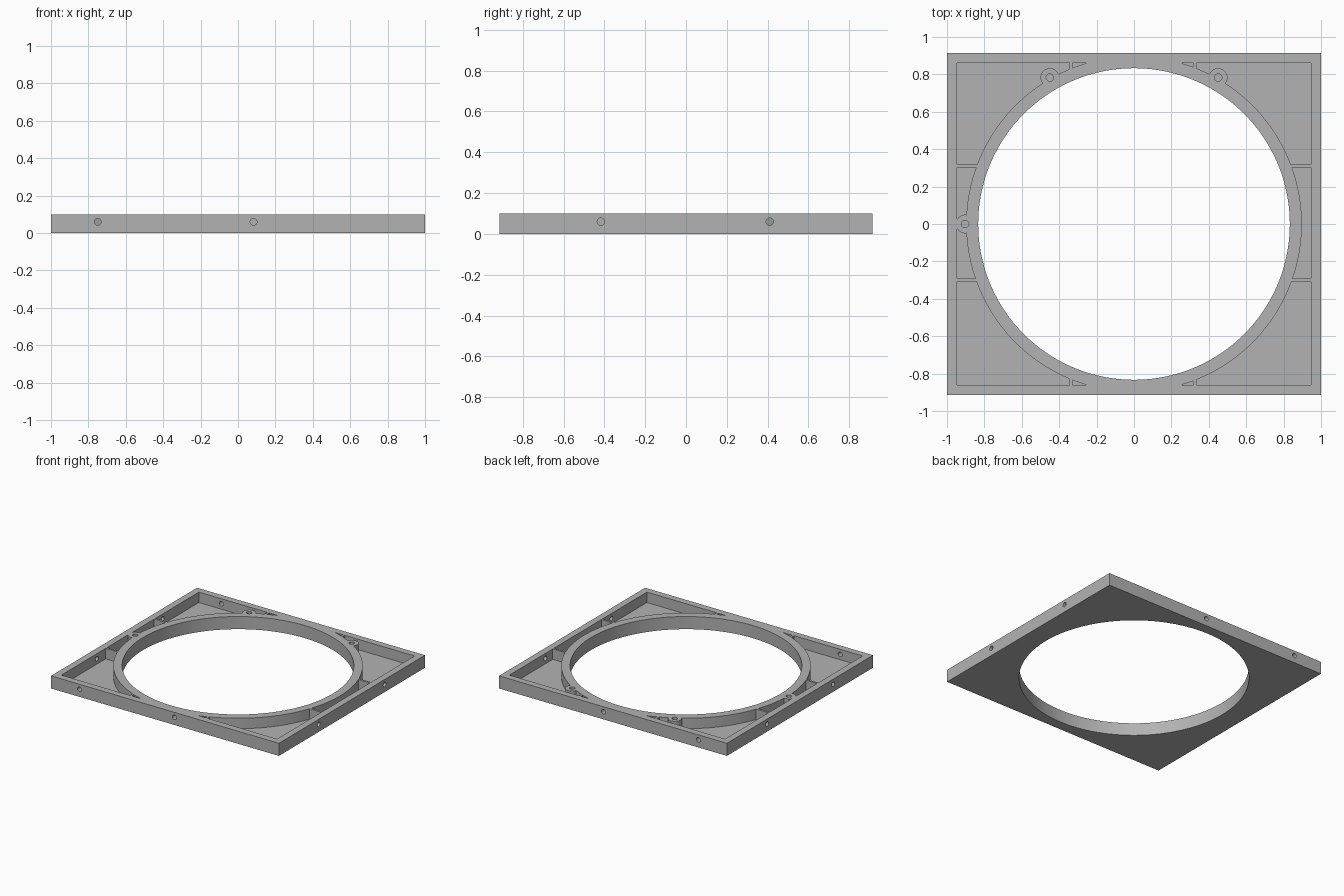
import bpy
import math

HALF_X, HALF_Y, HEIGHT = 1.0, 0.915, 0.1
WALL, FLOOR = 0.053, 0.017
RING_OUT, RING_IN = 0.897, 0.833
MID = HEIGHT / 2

cube = bpy.data.objects.get("Cube")
if cube:
    bpy.data.objects.remove(cube, do_unlink=True)

grey = bpy.data.materials.new("plain grey")
grey.use_nodes = True
colour = (0.45, 0.45, 0.45, 1)
grey.diffuse_color = colour
grey.node_tree.nodes["Principled BSDF"].inputs["Base Color"].default_value = colour


def finish(name):
    obj = bpy.context.object
    obj.name = name
    obj.data.materials.append(grey)
    return obj


def box(name, centre, size):
    bpy.ops.mesh.primitive_cube_add(size=1, location=centre)
    obj = finish(name)
    obj.scale = size
    bpy.ops.object.transform_apply(location=True, rotation=True, scale=True)
    return obj


def rod(name, centre, radius, length, sides=32, rotation=(0, 0, 0)):
    bpy.ops.mesh.primitive_cylinder_add(vertices=sides, radius=radius, depth=length,
                                        location=centre, rotation=rotation)
    obj = finish(name)
    bpy.ops.object.transform_apply(location=True, rotation=True, scale=True)
    return obj


def cut(target, cutter):
    mod = target.modifiers.new("cut", "BOOLEAN")
    mod.operation = "DIFFERENCE"
    mod.solver = "EXACT"
    mod.object = cutter
    bpy.context.view_layer.objects.active = target
    bpy.ops.object.modifier_apply(modifier=mod.name)
    bpy.data.objects.remove(cutter, do_unlink=True)


bosses = [(-0.45, 0.783), (0.45, 0.783), (-0.903, 0.0)]

# Pocket volume: everything hollow between the outer frame and the ring
pocket = box("pocket", (0, 0, FLOOR + MID),
             (2 * (HALF_X - WALL), 2 * (HALF_Y - WALL), HEIGHT))
cut(pocket, rod("ring_core", (0, 0, MID), RING_OUT, 1, 160))

# Stiffening ribs and screw bosses stay solid
for x in (-0.337, 0.326):
    box_rib = box("rib", (x, 0, MID), (0.016, 3, 1))
    cut(pocket, box_rib)
for y in (-0.299, 0.31):
    cut(pocket, box("rib", (0, y, MID), (3, 0.016, 1)))
for x, y in bosses:
    cut(pocket, rod("boss", (x, y, MID), 0.05, 1))

# Frame: solid block, hollowed and bored
frame = box("ring_frame", (0, 0, MID), (2 * HALF_X, 2 * HALF_Y, HEIGHT))
cut(frame, pocket)
cut(frame, rod("bore", (0, 0, MID), RING_IN, 1, 160))

# Blind screw holes in the bosses
for x, y in bosses:
    cut(frame, rod("screw_hole", (x, y, FLOOR + MID), 0.02, HEIGHT, 24))

# Mounting holes through the four outer walls
for side in (-1, 1):
    for x in (-0.75, 0.083):
        cut(frame, rod("wall_hole", (x, side * HALF_Y, 0.06), 0.018, 2 * WALL + 0.004, 24,
                       (math.pi / 2, 0, 0)))
    for y in (-0.417, 0.41):
        cut(frame, rod("wall_hole", (side * HALF_X, y, 0.06), 0.018, 2 * WALL + 0.004, 24,
                       (0, math.pi / 2, 0)))

bpy.ops.object.select_all(action="DESELECT")
frame.select_set(True)
bpy.context.view_layer.objects.active = frame
bpy.ops.object.shade_smooth_by_angle(angle=math.radians(30))
